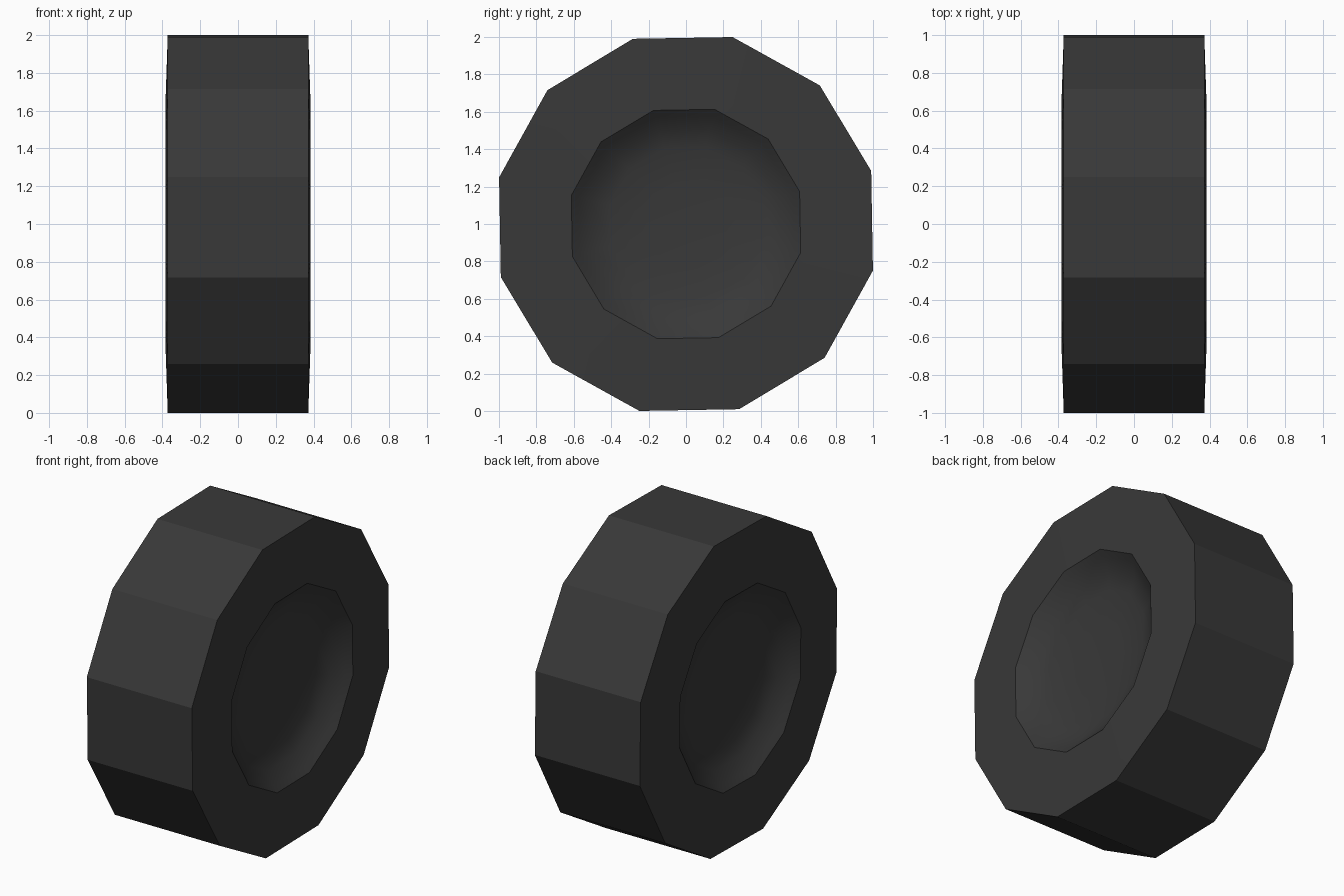
import bpy, bmesh, math

if "Cube" in bpy.data.objects:
    bpy.data.objects.remove(bpy.data.objects["Cube"])

SIDES = 12
TURN = math.radians(16)

rubber = bpy.data.materials.new("dark rubber")
rubber.diffuse_color = (0.04, 0.04, 0.04, 1)
rubber.use_nodes = True
rubber.node_tree.nodes["Principled BSDF"].inputs["Base Color"].default_value = rubber.diffuse_color

# Half profile (x, radius): tread edge, sidewall, rim lip, dished centre
half = [(0.372, 1.03), (0.385, 0.632), (0.355, 0.595),
        (0.30, 0.52), (0.27, 0.42), (0.255, 0.22)]
HUB_X = 0.25
profile = [(-x, r) for x, r in reversed(half)] + half

bm = bmesh.new()
rings = []
for x, r in profile:
    ring = []
    for i in range(SIDES):
        a = TURN + 2 * math.pi * i / SIDES
        ring.append(bm.verts.new((x, r * math.cos(a), 1 + r * math.sin(a))))
    rings.append(ring)

# Skin between rings
for a, b in zip(rings, rings[1:]):
    for i in range(SIDES):
        j = (i + 1) % SIDES
        bm.faces.new((a[i], a[j], b[j], b[i]))

# Dish centres
for ring, x in ((rings[0], -HUB_X), (rings[-1], HUB_X)):
    c = bm.verts.new((x, 0, 1))
    for i in range(SIDES):
        bm.faces.new((ring[i], ring[(i + 1) % SIDES], c))

bmesh.ops.recalc_face_normals(bm, faces=bm.faces[:])
mesh = bpy.data.meshes.new("wheel")
bm.to_mesh(mesh)
bm.free()
mesh.materials.append(rubber)
wheel = bpy.data.objects.new("wheel", mesh)
bpy.context.collection.objects.link(wheel)

# Flat tread, soft dish
bpy.context.view_layer.objects.active = wheel
wheel.select_set(True)
bpy.ops.object.shade_smooth_by_angle(angle=math.radians(26))
